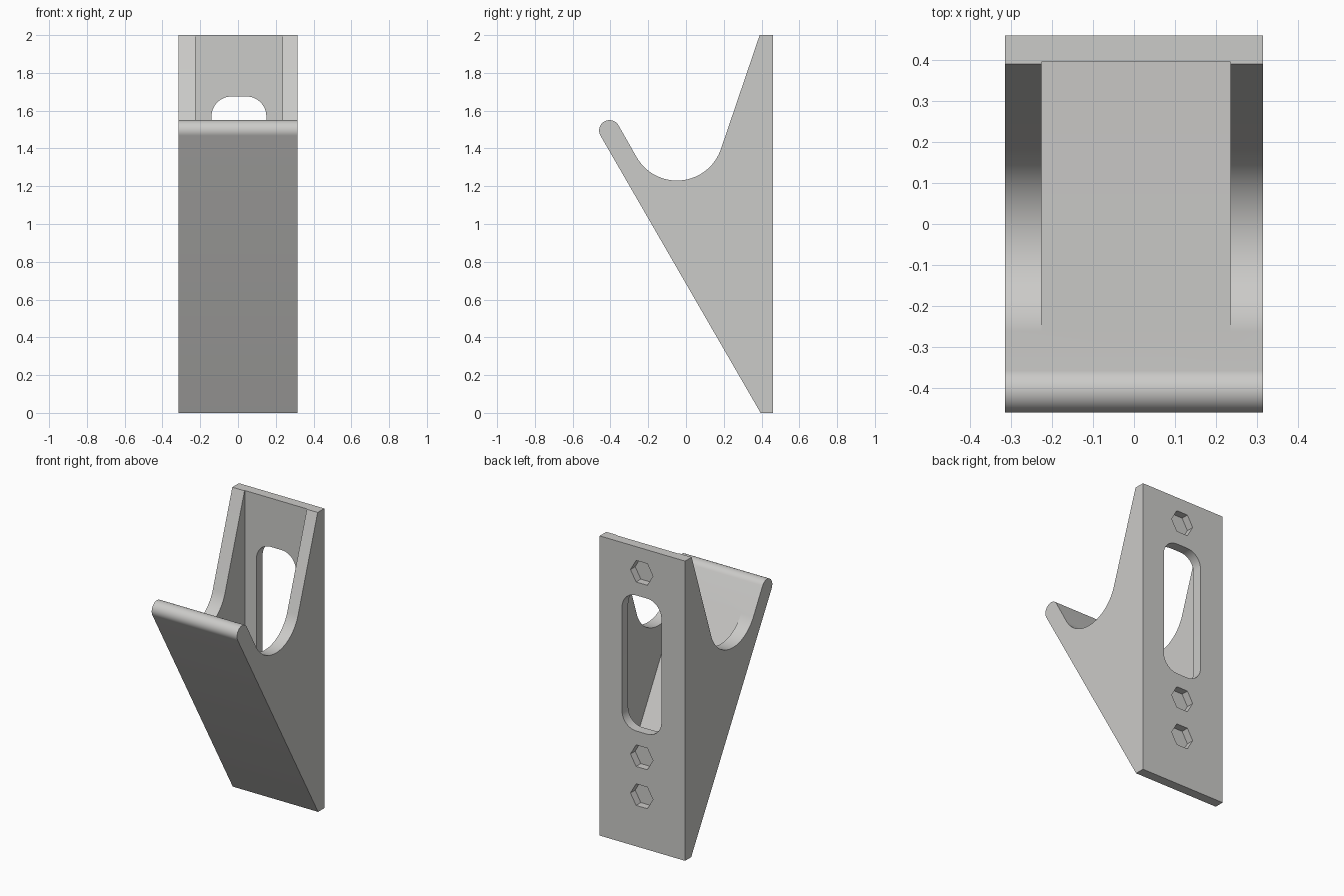
import bpy, bmesh, math
from math import cos, sin, radians

if "Cube" in bpy.data.objects:
    bpy.data.objects.remove(bpy.data.objects["Cube"])

W, Y1, YP = 0.315, 0.46, 0.395      # half width, rear face, front of back plate
CX = 0.005                          # centre of cavity and holes


def arc(cy, cz, r, a0, a1, n):
    return [(cy + r * cos(radians(a0 + (a1 - a0) * i / n)),
             cz + r * sin(radians(a0 + (a1 - a0) * i / n))) for i in range(n + 1)]


def prism(name, pts, to3d, vec):
    """Extrude a 2D outline, placed by to3d, along vec."""
    bm = bmesh.new()
    f = bm.faces.new([bm.verts.new(to3d(*p)) for p in pts])
    ext = bmesh.ops.extrude_face_region(bm, geom=[f])
    bmesh.ops.translate(bm, vec=vec,
                        verts=[v for v in ext["geom"] if isinstance(v, bmesh.types.BMVert)])
    bmesh.ops.recalc_face_normals(bm, faces=bm.faces)
    me = bpy.data.meshes.new(name)
    bm.to_mesh(me)
    bm.free()
    ob = bpy.data.objects.new(name, me)
    bpy.context.collection.objects.link(ob)
    return ob


# Side outline: back plate, slanted front plate with round lip, curved side cut
lip = arc(-0.405, 1.495, 0.055, 210, 30, 20)
saddle = arc(-0.048, 1.476, 0.246, 210, 340.7, 32)
outline = [(Y1, 0), (YP, 0)] + lip + saddle + [(0.39, 2), (Y1, 2)]
bracket = prism("wall_bracket", outline, lambda y, z: (-W, y, z), (2 * W, 0, 0))

# Inner cavity between the side walls
ly, lz = lip[-1]
sy, sz = saddle[0]
slope = (sy - ly) / (sz - lz)
floor_z = sz + (YP - sy) / slope
cutters = [prism("cavity_cutter",
                 [(YP, floor_z), (sy, sz), (sy + 0.03, 2.2), (YP, 2.2)],
                 lambda y, z: (-0.225, y, z), (0.46, 0, 0))]

# Rounded slot through the back plate
r, hw, z0, z1 = 0.105, 0.145, 0.77, 1.675
slot = []
for x, z, a in ((hw - r, z0 + r, -90), (hw - r, z1 - r, 0),
                (r - hw, z1 - r, 90), (r - hw, z0 + r, 180)):
    slot += arc(CX + x, z, r, a, a + 90, 12)
cutters.append(prism("slot_cutter", slot, lambda x, z: (x, 0.36, z), (0, 0.2, 0)))

# Blind hexagonal sockets in the rear face
for i, z in enumerate((0.345, 0.605, 1.836)):
    cutters.append(prism(f"hex_cutter_{i}", arc(CX, z, 0.083, 0, 300, 5),
                         lambda x, z: (x, 0.41, z), (0, 0.1, 0)))

for c in cutters:
    m = bracket.modifiers.new(c.name, 'BOOLEAN')
    m.operation, m.solver, m.object = 'DIFFERENCE', 'EXACT', c
bpy.context.view_layer.objects.active = bracket
bracket.select_set(True)
for c in cutters:
    bpy.ops.object.modifier_apply(modifier=c.name)
for c in cutters:
    bpy.data.objects.remove(c)

mat = bpy.data.materials.new("light grey")
mat.diffuse_color = (0.6, 0.595, 0.58, 1)
mat.use_nodes = True
mat.node_tree.nodes["Principled BSDF"].inputs["Base Color"].default_value = mat.diffuse_color
bracket.data.materials.clear()
bracket.data.materials.append(mat)
bpy.ops.object.shade_smooth_by_angle(angle=radians(30))
